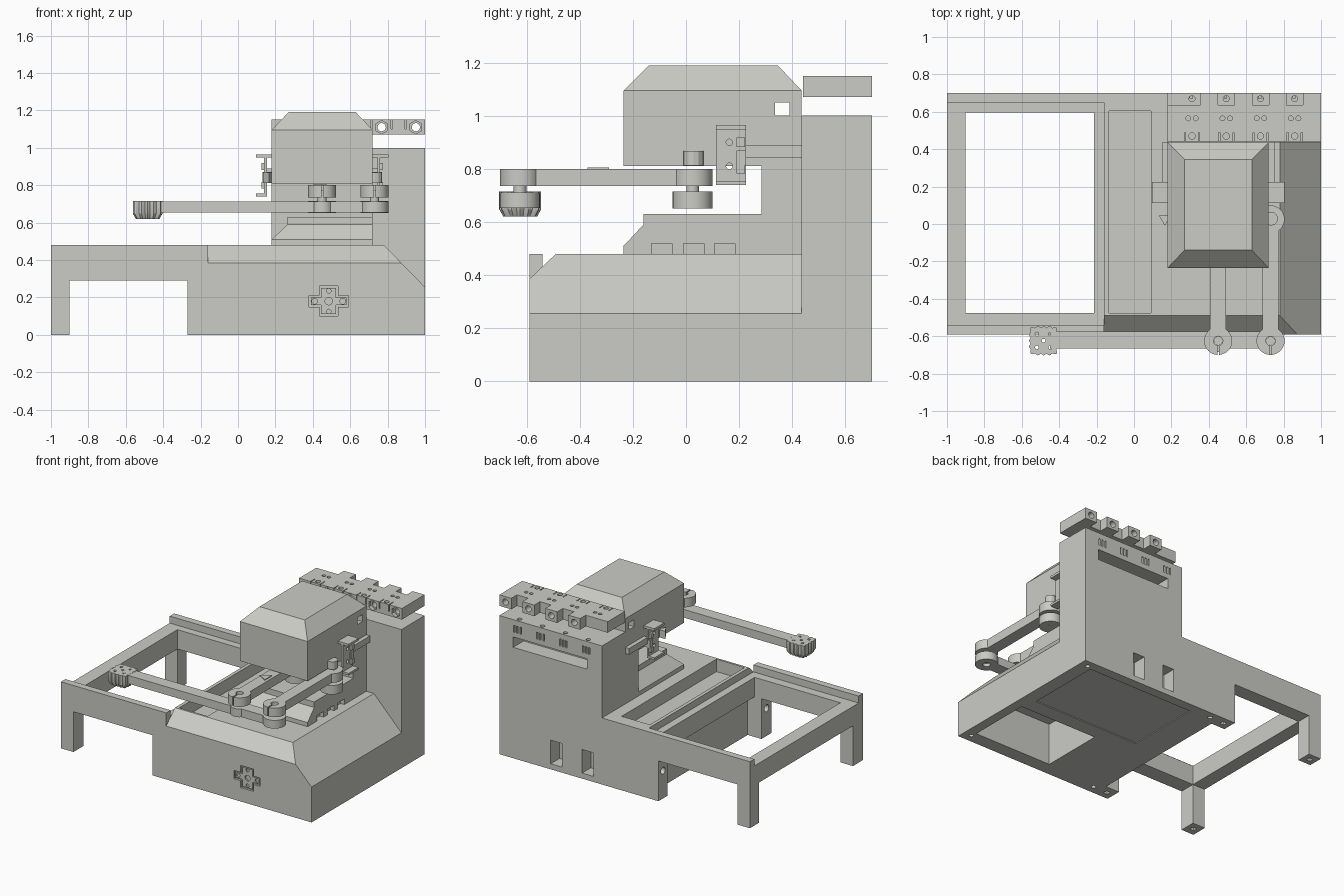
import bpy, bmesh, math
from mathutils import Matrix, Vector

if "Cube" in bpy.data.objects:
    bpy.data.objects.remove(bpy.data.objects["Cube"])

GREY = bpy.data.materials.new("warm_grey_plastic")
GREY.diffuse_color = (0.60, 0.60, 0.565, 1)
GREY.use_nodes = True
GREY.node_tree.nodes["Principled BSDF"].inputs["Base Color"].default_value = GREY.diffuse_color


def finish(name, bm):
    bmesh.ops.recalc_face_normals(bm, faces=bm.faces)
    me = bpy.data.meshes.new(name)
    bm.to_mesh(me)
    bm.free()
    me.materials.append(GREY)
    ob = bpy.data.objects.new(name, me)
    bpy.context.collection.objects.link(ob)
    return ob


def box(name, x, y, z, planes=()):
    """Box from ranges; each plane (point, normal) slices off its outer side."""
    bm = bmesh.new()
    bmesh.ops.create_cube(bm, size=1)
    for v in bm.verts:
        v.co = [a + (c + .5) * (b - a) for c, (a, b) in zip(v.co, (x, y, z))]
    for co, no in planes:
        g = bm.verts[:] + bm.edges[:] + bm.faces[:]
        cut = bmesh.ops.bisect_plane(bm, geom=g, plane_co=co, plane_no=no, clear_outer=True)
        edges = [e for e in cut["geom_cut"] if isinstance(e, bmesh.types.BMEdge)]
        bmesh.ops.edgeloop_fill(bm, edges=edges)
    return finish(name, bm)


def cyl(name, c, r, h, axis="Z", n=32, turn=0):
    """Cylinder centred at c along an axis."""
    m = {"X": Matrix.Rotation(math.pi / 2, 4, "Y"), "Y": Matrix.Rotation(math.pi / 2, 4, "X"),
         "Z": Matrix()}[axis]
    bm = bmesh.new()
    bmesh.ops.create_cone(bm, cap_ends=True, segments=n, radius1=r, radius2=r, depth=h,
                          matrix=Matrix.Translation(c) @ m @ Matrix.Rotation(turn, 4, "Z"))
    return finish(name, bm)


def combine(ob, others, op="DIFFERENCE"):
    """Apply booleans and discard the tools."""
    bpy.context.view_layer.objects.active = ob
    for t in others:
        mod = ob.modifiers.new("bool", "BOOLEAN")
        mod.operation, mod.object, mod.solver = op, t, "EXACT"
        bpy.ops.object.modifier_apply(modifier=mod.name)
        bpy.data.objects.remove(t)
    return ob


# main housing: chamfered base joined to the rear column
base = box("housing", (-.16, 1), (-.59, .70), (0, .48),
           [((0, -.59, .385), (0, -.095, .1)), ((1, 0, .255), (.225, 0, .22))])
combine(base, [box("column", (.18, 1), (.435, .70), (0, 1))], "UNION")
cuts = [box("trough", (-.135, .09), (-.475, .605), (.39, .6)),
        box("underside_bay", (.31, .93), (-.49, -.03), (-.1, .30)),
        box("service_panel", (.05, .9), (.08, .63), (-.1, .006)),
        box("rear_window", (.30, .89), (.58, .8), (.80, .875)),
        box("socket_v", (.435, .535), (-.7, -.575), (.10, .26)),
        box("socket_h", (.38, .59), (-.7, -.575), (.15, .21))]
for x in (.25, .50):
    cuts.append(box("rear_slot", (x, x + .09), (.6, .8), (.04, .21)))
for i in range(4):
    x = .31 + .183 * i
    cuts += [box("vent", (x + d, x + d + .012), (.67, .8), (.91, .96)) for d in (-.035, -.01, .015)]
    cuts += [cyl("screw_hole", (x, .67, 1), .016, .1, n=16)]
for x in (-.1, .94):
    for y in (-.53, .65):
        cuts.append(cyl("foot_hole", (x, y, 0), .016, .06, n=16))
combine(base, cuts)

# connector plate sitting inside the front socket
plate = box("socket_plate", (.445, .525), (-.585, -.57), (.11, .25))
combine(plate, [box("plate_wing", (.39, .58), (-.585, -.57), (.16, .20))], "UNION")
combine(plate, [cyl("hole", (.485 + dx, -.58, .18 + dz), r, .06, "Y", 16) for dx, dz, r in
                ((0, 0, .02), (0, .055, .012), (0, -.055, .012), (.075, 0, .015), (-.075, 0, .015))])

# side table: frame, lips and four legs
frame = box("table_frame", (-1, -.16), (-.59, .70), (.29, .43))
combine(frame, [box("opening", (-.90, -.215), (-.475, .595), (.2, .6))])
for side, y in (("front", (-.59, -.54)), ("back", (.65, .70))):
    box("table_lip_" + side, (-1, -.16), y, (.43, .48))
for side, y in (("front", (-.59, -.475)), ("back", (.595, .70))):
    for end, x in (("outer", (-1, -.9)), ("inner", (-.27, -.16))):
        cx, cy = sum(x) / 2, sum(y) / 2
        leg = box(f"table_leg_{side}_{end}", x, y, (0, .29))
        combine(leg, [box("foot", (cx - .016, cx + .016), (cy - .016, cy + .016), (-.1, .03))])
        if end == "inner":
            combine(leg, [cyl("bolt_hole", (x[0], cy, .2), .025, .08, "X", 16)])

# head with bevelled roof and a through window, plus its neck
head = box("head", (.18, .72), (-.235, .435), (.81, 1.19),
           [((.18, 0, 1.095), (-.095, 0, .09)), ((.72, 0, 1.095), (.095, 0, .09)),
            ((0, -.235, 1.095), (0, -.095, .095)), ((0, .435, 1.095), (0, .095, .09))])
combine(head, [box("head_window", (.1, .8), (.335, .39), (1.0, 1.05))])
box("neck", (.18, .72), (.285, .435), (.48, .81))

# bed under the head: sloped lower step and raised top
bed = box("bed", (.18, .72), (-.235, .435), (.48, .59),
          [((.18, 0, .51), (-.08, 0, .085)), ((0, -.235, .51), (0, -.08, .075))])
combine(bed, [box("bed_notch", (.69, .8), (y, y + .077), (.47, .52)) for y in (-.13, -.01, .107)])
box("bed_top", (.265, .72), (-.16, .285), (.59, .63))

# manifold floating above the column, with four hex-bored ports
manifold = box("manifold", (.18, 1), (.44, .635), (1.07, 1.15))
tools = []
for i in range(4):
    x = .31 + .183 * i
    combine(manifold, [box("port_block", (x + .045, min(x + .14, 1)), (.60, .70), (1.07, 1.15))], "UNION")
    tools += [cyl("port_bore", (.402 + .183 * i, .57, 1.11), .022, .4, "Y", 24),
              cyl("hex_recess", (.402 + .183 * i, .44, 1.11), .036, .05, "Y", 6),
              cyl("bolt", (x, .47, 1.1), .017, .2, n=16)]
    tools += [cyl("bolt", (x + d, .565, 1.1), .013, .2, n=16) for d in (-.02, .02)]
    tools += [box("slit", (x + d, x + d + .006), (.4, .49), (1.1, 1.2)) for d in (-.04, .035)]
combine(manifold, tools)


# arms: straight bar with round pivots
def link(name, bar_x, bar_y, z, pivots, slit=True):
    h, mid = z[1] - z[0], (z[0] + z[1]) / 2
    ob = box(name, bar_x, bar_y, z)
    combine(ob, [cyl("pivot", (x, y, mid), r, h) for x, y, r in pivots], "UNION")
    tools = [cyl("bore", (x, y, mid), .025, .3, n=24) for x, y, r in pivots]
    if slit:
        tools += [box("slit", (x - .004, x + .004), (y - .1, y), (.7, .9))
                  for x, y, r in pivots if y < -.5]
    return combine(ob, tools)


for name, x in (("drive_arm", .45), ("follower_arm", .73)):
    link(name, (x - .043, x + .043), (-.62, .02), (.735, .80), [(x, -.625, .075), (x, .025, .075)])
    cyl(name + "_hub", (x, .025, .683), .075, .065)
    cyl(name + "_shaft", (x, .025, .725), .024, .15, n=24)
    cyl(name + "_pin", (x, -.625, .725), .024, .10, n=24)
cyl("follower_stud", (.733, .028, .84), .037, .055, n=12)
cyl("arm_arrow", (.45, -.33, .80), .047, .012, n=3, turn=math.pi / 2)
cyl("left_pointer", (.165, .028, .84), .037, .055, n=3, turn=math.pi)
link("long_arm", (-.45, .73), (-.665, -.575), (.653, .712),
     [(.45, -.625, .06), (.73, -.625, .075)], slit=False)

# gripper at the arm tip: scalloped square with tapered underside
bm = bmesh.new()
rings = []
for z, s in ((.62, .8), (.648, 1), (.715, 1)):
    ring = []
    for i in range(96):
        a = 2 * math.pi * i / 96
        sq = (abs(math.cos(a)) ** 6 + abs(math.sin(a)) ** 6) ** (-1 / 6)
        r = s * (.074 * sq + .005 * math.cos(16 * a))
        ring.append(bm.verts.new((-.483 + r * math.cos(a), -.624 + r * math.sin(a), z)))
    rings.append(ring)
for a, b in zip(rings, rings[1:]):
    for i in range(96):
        bm.faces.new((a[i - 1], a[i], b[i], b[i - 1]))
bm.faces.new(rings[0][::-1])
bm.faces.new(rings[-1])
grip = finish("gripper", bm)
combine(grip, [cyl("hole", (-.483 + dx, -.624 + dy, .67), .010, .2, n=12)
               for dx, dy in ((0, 0), (.036, .036), (-.036, .036), (.036, -.036), (-.036, -.036))])

# C-shaped brackets and rails on both sides of the head
for side, face, s in (("left", .18, -1), ("right", .72, 1)):
    def span(a, b):
        return tuple(sorted((face + s * a, face + s * b)))
    web = box(f"bracket_web_{side}", span(.025, .04), (.112, .225), (.74, .965))
    combine(web, [cyl("hole", (face + s * .03, .163, z), .012, .1, "X", 16) for z in (.81, .90)])
    box(f"bracket_top_{side}", span(0, .085), (.112, .225), (.948, .965))
    box(f"bracket_bottom_{side}", span(.025, .085), (.112, .225), (.74, .755))
    box(f"bracket_block_{side}", span(0, .05), (.19, .225), (.815, .87))
    for k, z in enumerate((.80, .90)):
        box(f"bracket_tab_{side}_{k}", span(.03, .055), (.19, .223), (z - .018, z + .018))
    box(f"head_rail_{side}", span(0, .03), (.22, .435), (.843, .888))

# smooth round walls, keep hard edges
bpy.ops.object.select_all(action="SELECT")
bpy.context.view_layer.objects.active = base
bpy.ops.object.shade_smooth_by_angle(angle=math.radians(25))
